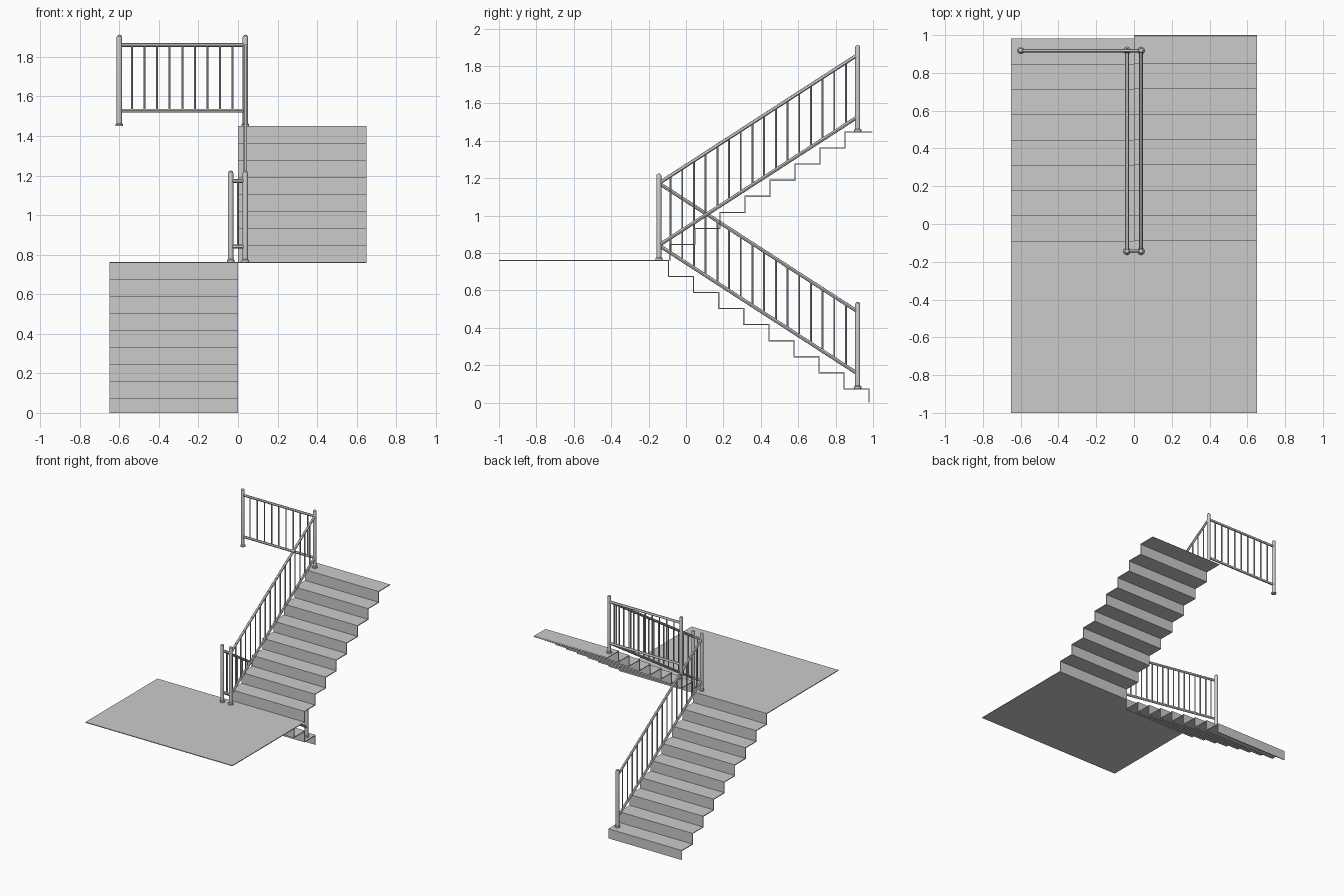
import bpy, bmesh
from mathutils import Vector

if "Cube" in bpy.data.objects:
    bpy.data.objects.remove(bpy.data.objects["Cube"])

T = 0.006                       # sheet thickness
RUN, RISE = 0.134, 0.0858       # one step
Y0, LAND, TOP = -0.09, 0.763, 1.45


def finish(name, bm, smooth=False):
    bmesh.ops.recalc_face_normals(bm, faces=bm.faces)
    me = bpy.data.meshes.new(name)
    bm.to_mesh(me)
    bm.free()
    ob = bpy.data.objects.new(name, me)
    bpy.context.collection.objects.link(ob)
    if smooth:
        bpy.ops.object.select_all(action='DESELECT')
        ob.select_set(True)
        bpy.context.view_layer.objects.active = ob
        bpy.ops.object.shade_smooth_by_angle()
    return ob


def sheet(name, line, dy, x0, x1, floor=0.0):
    """Extrude a folded (y, z) line across x as a thin sheet."""
    back = [(y + dy, max(z - T, floor)) for y, z in line]
    bm = bmesh.new()
    f = bm.faces.new([bm.verts.new((x0, y, z)) for y, z in line + back[::-1]])
    ext = bmesh.ops.extrude_face_region(bm, geom=[f])['geom']
    bmesh.ops.translate(bm, vec=(x1 - x0, 0, 0),
                        verts=[v for v in ext if isinstance(v, bmesh.types.BMVert)])
    return finish(name, bm)


def rod(bm, a, b, r, n=12):
    a, b = Vector(a), Vector(b)
    d = b - a
    m = d.to_track_quat('Z', 'Y').to_matrix().to_4x4()
    m.translation = (a + b) / 2
    bmesh.ops.create_cone(bm, cap_ends=True, segments=n, radius1=r, radius2=r,
                          depth=d.length, matrix=m)


def post(name, x, y, z, h=0.462):
    """Turned post: base flange, shaft and domed top."""
    prof = [(0, 0), (0.019, 0), (0.019, 0.009), (0.0135, 0.014), (0.0135, h - 0.0135),
            (0.0117, h - 0.0067), (0.0067, h - 0.0018), (0, h)]
    bm = bmesh.new()
    vs = [bm.verts.new((x + r, y, z + k)) for r, k in prof]
    es = [bm.edges.new(p) for p in zip(vs, vs[1:])]
    bmesh.ops.spin(bm, geom=vs + es, cent=(x, y, z), axis=(0, 0, 1),
                   angle=6.283185307, steps=16)
    bmesh.ops.remove_doubles(bm, verts=bm.verts, dist=0.0001)
    finish(name, bm, True)


def railing(name, a, b, count):
    """Two parallel rails between post feet a and b with upright balusters."""
    a, b = Vector(a), Vector(b)
    low, high = Vector((0, 0, 0.078)), Vector((0, 0, 0.41))
    bm = bmesh.new()
    rod(bm, a + low, b + low, 0.0095)
    rod(bm, a + high, b + high, 0.0095)
    for i in range(1, count + 1):
        p = a.lerp(b, i / (count + 1))
        rod(bm, p + low, p + high, 0.005, 8)
    finish(name, bm, True)


# Lower flight, descending towards the back
line = [(Y0, LAND - T)]
for i in range(8):
    z = LAND - (i + 1) * RISE
    line += [(Y0 + i * RUN, z), (Y0 + (i + 1) * RUN, z)]
line[0] = (Y0, LAND)
line.append((Y0 + 8 * RUN, 0))
sheet("lower_flight", line, -T, -0.65, 0)

# Upper flight, climbing towards the back
line = [(Y0, LAND)]
for i in range(8):
    z = LAND + (i + 1) * RISE
    line += [(Y0 + i * RUN, z), (1.0 if i == 7 else Y0 + (i + 1) * RUN, z)]
sheet("upper_flight", line[:-1] + [(1.0 - T, line[-1][1])], T, 0, 0.65)

# Landing between the flights
sheet("landing", [(-1, LAND), (Y0, LAND)], 0, -0.65, 0.65)

# Posts
X, YN, YF = 0.037, -0.145, 0.918
LOW = LAND - 8 * RISE
post("bottom_post", -X, YF, LOW)
post("landing_post_left", -X, YN, LAND)
post("landing_post_right", X, YN, LAND)
post("top_post", X, YF, TOP)
post("upper_floor_post", -0.6, YF, TOP)

# Railings
railing("lower_railing", (-X, YN, LAND), (-X, YF, LOW), 16)
railing("landing_railing", (-X, YN, LAND), (X, YN, LAND), 1)
railing("upper_railing", (X, YN, LAND), (X, YF, TOP), 16)
railing("upper_floor_railing", (-0.6, YF, TOP), (X, YF, TOP), 9)
